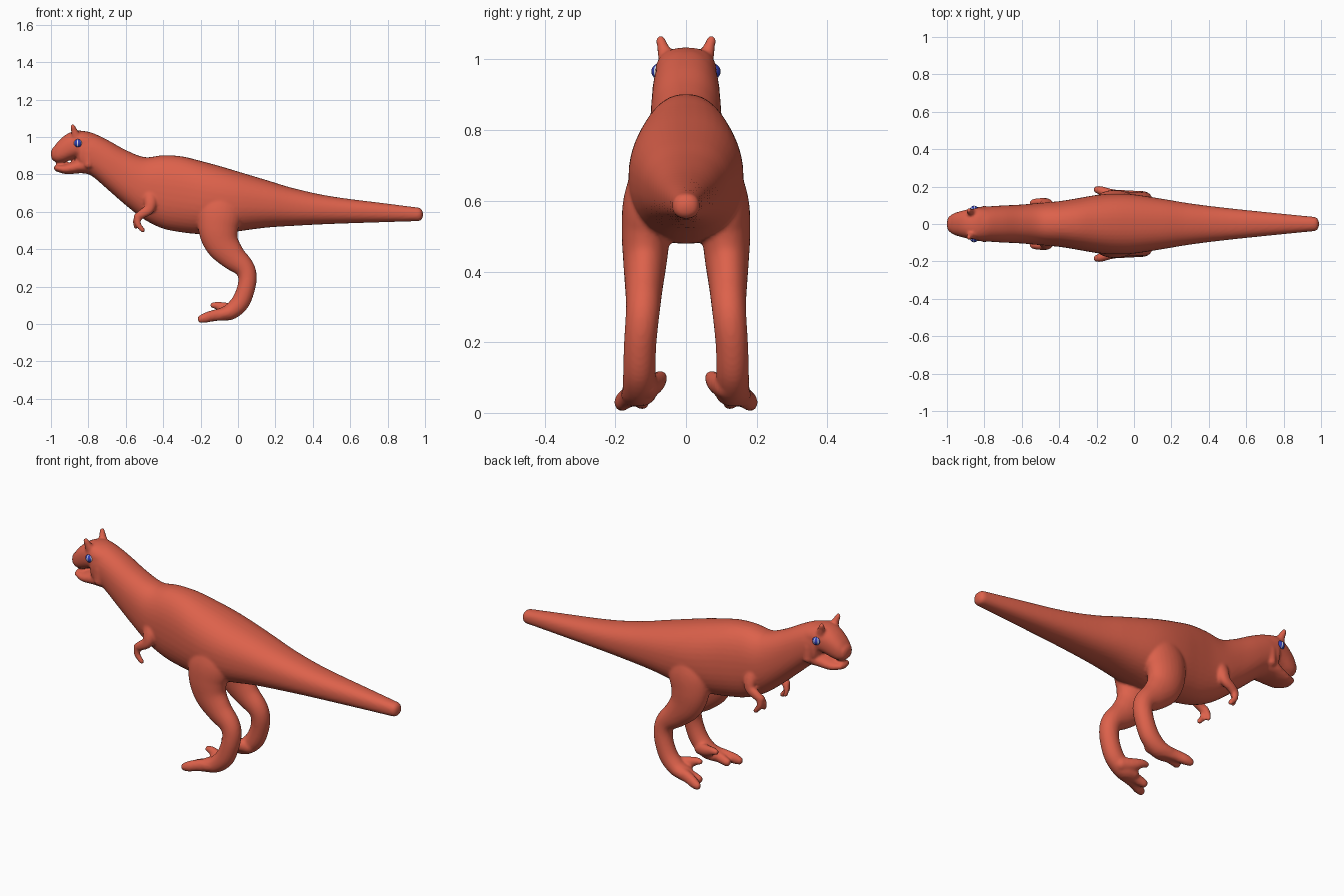
import bpy, bmesh, math
from mathutils import Vector

if "Cube" in bpy.data.objects:
    bpy.data.objects.remove(bpy.data.objects["Cube"])


def material(name, rgb):
    m = bpy.data.materials.new(name)
    m.diffuse_color = (*rgb, 1)
    m.use_nodes = True
    m.node_tree.nodes["Principled BSDF"].inputs["Base Color"].default_value = m.diffuse_color
    return m


RED = material("brick red skin", (0.72, 0.12, 0.07))
BLUE = material("deep blue eye", (0.03, 0.05, 0.45))
WHITE = material("pale eye stripe", (0.75, 0.8, 0.85))

skin = bmesh.new()


def spline(rows, steps=5):
    """Catmull-Rom through rows of numbers."""
    out = []
    for i in range(len(rows) - 1):
        a, b, c, d = (rows[max(0, min(len(rows) - 1, i + k))] for k in (-1, 0, 1, 2))
        for s in range(steps):
            t = s / steps
            out.append([0.5 * (2 * q + (r - p) * t + (2 * p - 5 * q + 4 * r - w) * t * t
                               + (3 * q - p - 3 * r + w) * t ** 3)
                        for p, q, r, w in zip(a, b, c, d)])
    return out + [list(rows[-1])]


def loft(rows, upright=False, cap=None, power=2.0, sides=28):
    """Closed smooth tube; rows are x, y, z, in-plane radius, sideways radius."""
    pts = spline(rows)
    n = len(pts)
    frames = []
    for i, p in enumerate(pts):
        t = Vector(pts[min(i + 1, n - 1)][:3]) - Vector(pts[max(i - 1, 0)][:3])
        if upright:
            t = Vector((math.copysign(1, t.x), 0, 0))
        t.normalize()
        side = Vector((0, 1, 0))
        side = (side - t * side.dot(t)).normalized()
        frames.append((Vector(p[:3]), t, side, t.cross(side), p[3], p[4]))
    # rounded ends
    ends = []
    for f, sign in ((frames[0], -1), (frames[-1], 1)):
        length = cap if cap else min(f[4], f[5])
        ends.append([(f[0] + f[1] * sign * length * math.sin(a), f[1], f[2], f[3],
                      f[4] * math.cos(a), f[5] * math.cos(a))
                     for a in (0.35, 0.7, 1.0, 1.25, 1.45)])
    rings = []
    for c, t, side, up, a, b in ends[0][::-1] + frames + ends[1]:
        ring = []
        for k in range(sides):
            u = 2 * math.pi * k / sides
            cu, su = math.cos(u), math.sin(u)
            cu = math.copysign(abs(cu) ** (2 / power), cu)
            su = math.copysign(abs(su) ** (2 / power), su)
            ring.append(skin.verts.new(c + side * b * cu + up * a * su))
        rings.append(ring)
    faces = [skin.faces.new(rings[0]), skin.faces.new(rings[-1])]
    for r, q in zip(rings, rings[1:]):
        for k in range(sides):
            j = (k + 1) % sides
            faces.append(skin.faces.new((r[k], r[j], q[j], q[k])))
    bmesh.ops.recalc_face_normals(skin, faces=faces)


def profile(rows, **kw):
    """Loft on the centre plane; rows are x, bottom, top, half width."""
    loft([(x, 0, (b + t) / 2, (t - b) / 2, w) for x, b, t, w in rows], upright=True, **kw)


def pair(rows, **kw):
    """Loft on both sides."""
    for s in (1, -1):
        loft([(x, s * y, z, a, b) for x, y, z, a, b in rows], **kw)


# Tail, torso, neck and back of the head
profile([(0.965, .55, .622, .038), (0.8, .545, .643, .054), (0.5, .535, .682, .085),
         (0.3, .525, .725, .11), (0.15, .515, .77, .135), (0, .495, .815, .158),
         (-0.1, .48, .845, .163), (-0.2, .48, .872, .155), (-0.3, .49, .896, .138),
         (-0.4, .51, .902, .122), (-0.5, .558, .892, .113), (-0.6, .635, .93, .104),
         (-0.7, .722, .985, .099), (-0.78, .79, 1.022, .094), (-0.84, .812, 1.034, .09)],
        cap=0.025, power=2.3, sides=40)

# Upper snout and lower jaw, parted by the mouth
profile([(-0.78, .86, 1.02, .085), (-0.84, .89, 1.034, .087), (-0.89, .88, 1.027, .078),
         (-0.93, .866, 1.005, .068), (-0.965, .862, .972, .056), (-0.985, .872, .945, .042)],
        cap=0.015, power=2.4)
profile([(-0.78, .80, .89, .075), (-0.84, .806, .885, .08), (-0.89, .802, .866, .07),
         (-0.93, .803, .852, .06), (-0.968, .815, .851, .044)], cap=0.016, power=2.3)

# Cheeks at the jaw corner
pair([(-0.80, .078, .92, .02, .018), (-0.80, .08, .85, .022, .018)])

# Brow horns
pair([(-0.865, .055, 1.0, .028, .024), (-0.875, .064, 1.03, .018, .018),
      (-0.883, .072, 1.055, .013, .013)])

# Hind legs from hip to heel
pair([(-0.08, .085, .70, .09, .06), (-0.095, .105, .60, .118, .072),
      (-0.105, .113, .51, .108, .069), (-0.085, .116, .43, .092, .062),
      (-0.03, .119, .36, .072, .054), (.03, .121, .305, .056, .049),
      (.05, .125, .255, .05, .047), (.043, .13, .19, .048, .046),
      (.012, .132, .115, .049, .046), (-.04, .132, .066, .044, .048),
      (-.09, .135, .052, .034, .05)])

# Toes: outer, middle and raised inner one
pair([(-.06, .145, .055, .036, .032), (-.13, .163, .045, .03, .026),
      (-.175, .178, .033, .027, .024), (-.198, .184, .026, .021, .019)])
pair([(-.06, .13, .055, .034, .03), (-.12, .128, .043, .028, .024),
      (-.165, .124, .031, .022, .02)])
pair([(-.01, .11, .075, .035, .03), (-.07, .085, .085, .03, .025),
      (-.11, .073, .098, .022, .02), (-.135, .07, .1, .015, .015)])

# Short arms with two fingers
pair([(-0.475, .085, .70, .04, .03), (-0.468, .108, .655, .034, .026),
      (-0.475, .116, .615, .029, .023), (-0.51, .117, .59, .025, .021),
      (-0.537, .113, .572, .022, .02)])
pair([(-0.535, .117, .575, .02, .016), (-0.535, .119, .535, .016, .014),
      (-0.508, .117, .5, .013, .012)])
pair([(-0.535, .105, .575, .02, .015), (-0.548, .098, .545, .015, .013),
      (-0.545, .092, .518, .011, .011)])

# Fuse the parts into one smooth skin
mesh = bpy.data.meshes.new("body")
skin.to_mesh(mesh)
skin.free()
mesh.materials.append(RED)
body = bpy.data.objects.new("body", mesh)
bpy.context.collection.objects.link(body)
fuse = body.modifiers.new("fuse", 'REMESH')
fuse.mode = 'VOXEL'
fuse.voxel_size = 0.0075
fuse.use_smooth_shade = True
soften = body.modifiers.new("soften", 'SMOOTH')
soften.factor = 0.5
soften.iterations = 4

# Striped eyes
for s, label in ((1, "left_eye"), (-1, "right_eye")):
    bpy.ops.mesh.primitive_uv_sphere_add(segments=24, ring_count=12, radius=0.023,
                                         location=(-0.855, s * 0.075, 0.966))
    eye = bpy.context.object
    eye.name = label
    eye.data.materials.append(BLUE)
    eye.data.materials.append(WHITE)
    for f in eye.data.polygons:
        sector = int((math.atan2(f.center.y, f.center.x) + math.pi) / (math.pi / 12))
        f.material_index = 1 if sector % 4 == 1 else 0
    bpy.ops.object.shade_smooth()
